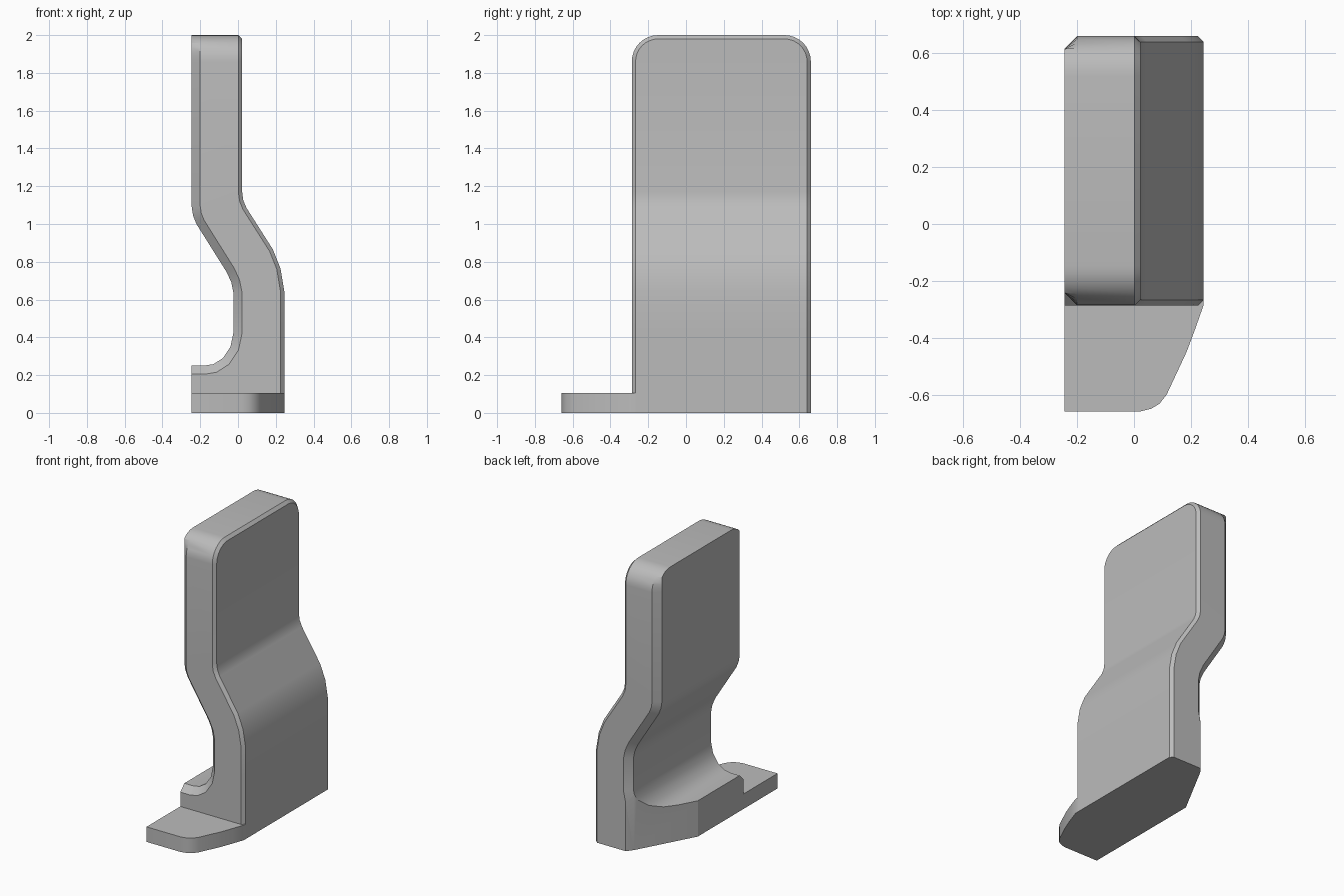
import bpy, bmesh, math
from mathutils import Vector

cube = bpy.data.objects.get("Cube")
if cube:
    bpy.data.objects.remove(cube, do_unlink=True)

grey = bpy.data.materials.new("plain grey")
grey.use_nodes = True
grey.diffuse_color = (0.5, 0.5, 0.5, 1)
grey.node_tree.nodes["Principled BSDF"].inputs["Base Color"].default_value = (0.5, 0.5, 0.5, 1)

MID_Y, HALF, TOP, RADIUS = 0.187, 0.474, 2.0, 0.14
BACK_X, WIDE, NARROW = -0.245, 0.045, 0.02


def finish(bm, name):
    bmesh.ops.recalc_face_normals(bm, faces=bm.faces)
    mesh = bpy.data.meshes.new(name)
    bm.to_mesh(mesh)
    bm.free()
    mesh.materials.append(grey)
    obj = bpy.data.objects.new(name, mesh)
    bpy.context.collection.objects.link(obj)
    return obj


def prism(name, outline, z0, z1):
    bm = bmesh.new()
    base = bm.faces.new([bm.verts.new((x, y, z0)) for x, y in outline])
    out = bmesh.ops.extrude_face_region(bm, geom=[base])["geom"]
    bmesh.ops.translate(bm, vec=(0, 0, z1 - z0),
                        verts=[v for v in out if isinstance(v, bmesh.types.BMVert)])
    return finish(bm, name)


def offset(points, dist):
    """Shift an x-z polyline sideways, mitred at the bends."""
    pts = [Vector(p) for p in points]
    normals = [Vector((-(b - a).y, (b - a).x)).normalized() for a, b in zip(pts, pts[1:])]
    result = []
    for i, p in enumerate(pts):
        n0, n1 = normals[max(i - 1, 0)], normals[min(i, len(normals) - 1)]
        result.append(p + (n0 + n1) * dist / (1 + n0.dot(n1)))
    return result


# Side profile: hollow face and bulging face, from the plate down to the foot
hollow = [(BACK_X, TOP - RADIUS), (BACK_X, 1.09), (-0.238, 1.045), (-0.22, 1.0),
          (-0.06, 0.745), (-0.035, 0.69), (-0.025, 0.64), (-0.025, 0.42), (-0.04, 0.35),
          (-0.08, 0.29), (-0.13, 0.258), (-0.18, 0.25), (BACK_X, 0.25)]
bulge = [(0.022, TOP - RADIUS), (0.022, 1.17), (0.028, 1.125), (0.045, 1.085),
         (0.185, 0.865), (0.225, 0.765), (0.245, 0.645), (0.245, 0.45), (0.245, 0.39),
         (0.245, 0.33), (0.245, 0.27), (0.245, 0.22), (0.245, 0.16)]

# Each section lists (x, z, half width) across the thickness
sections = []
STEPS = 8
for i in range(STEPS):
    t = math.pi / 2 * (1 - i / STEPS)
    w, z = HALF - RADIUS + RADIUS * math.cos(t), TOP - RADIUS + RADIUS * math.sin(t)
    r = RADIUS - NARROW
    sections.append([(BACK_X, z, min(w, HALF - WIDE)), (BACK_X + WIDE, z, w), (0.002, z, w),
                     (0.022, TOP - RADIUS + r * math.sin(t), HALF - RADIUS + r * math.cos(t))])
for h, hi, bi, b in zip(hollow, offset(hollow, WIDE), offset(bulge, -NARROW), bulge):
    sections.append([(*h, HALF - WIDE), (*hi, HALF), (*bi, HALF), (*b, HALF - NARROW)])
sections.append([(BACK_X, 0, HALF - WIDE), (BACK_X, 0, HALF),
                 (0.225, 0, HALF), (0.245, 0, HALF - NARROW)])

# Bent upright plate with bevelled sides, skinned through the sections
bm = bmesh.new()
rings = []
for s in sections:
    ring = [bm.verts.new((x, MID_Y - w, z)) for x, z, w in s]
    ring += [bm.verts.new((x, MID_Y + w, z)) for x, z, w in reversed(s)]
    rings.append(ring)
for a, b in zip(rings, rings[1:]):
    for i in range(8):
        j = (i + 1) % 8
        bm.faces.new((a[i], a[j], b[j], b[i]))
for ring in (rings[0], rings[-1]):
    for i in range(3):
        bm.faces.new((ring[i], ring[i + 1], ring[6 - i], ring[7 - i]))
body = finish(bm, "bent_plate")

# Angled cut on the rear corner of the foot
cutter = prism("foot_corner_cutter", [(0.01, 0.67), (-0.03, 0.618), (BACK_X, 0.22),
                                      (-0.4, -0.06), (-0.4, 0.8), (0.01, 0.8)], -0.1, 0.5)
cutter.hide_render = True
cut = body.modifiers.new("corner cut", "BOOLEAN")
cut.operation, cut.solver, cut.object = "DIFFERENCE", "EXACT", cutter
bpy.context.view_layer.objects.active = body
bpy.ops.object.modifier_apply(modifier=cut.name)
bpy.data.objects.remove(cutter, do_unlink=True)

# Thin tab in front of the foot
tab = prism("front_tab", [(BACK_X, -0.25), (BACK_X, -0.66), (0.02, -0.66), (0.06, -0.65),
                          (0.09, -0.632), (0.115, -0.6), (0.185, -0.45), (0.215, -0.37),
                          (0.245, -0.285), (0.245, -0.25)], 0, 0.105)

bpy.ops.object.select_all(action="DESELECT")
for obj in (body, tab):
    obj.select_set(True)
bpy.ops.object.shade_smooth_by_angle(angle=math.radians(28))
